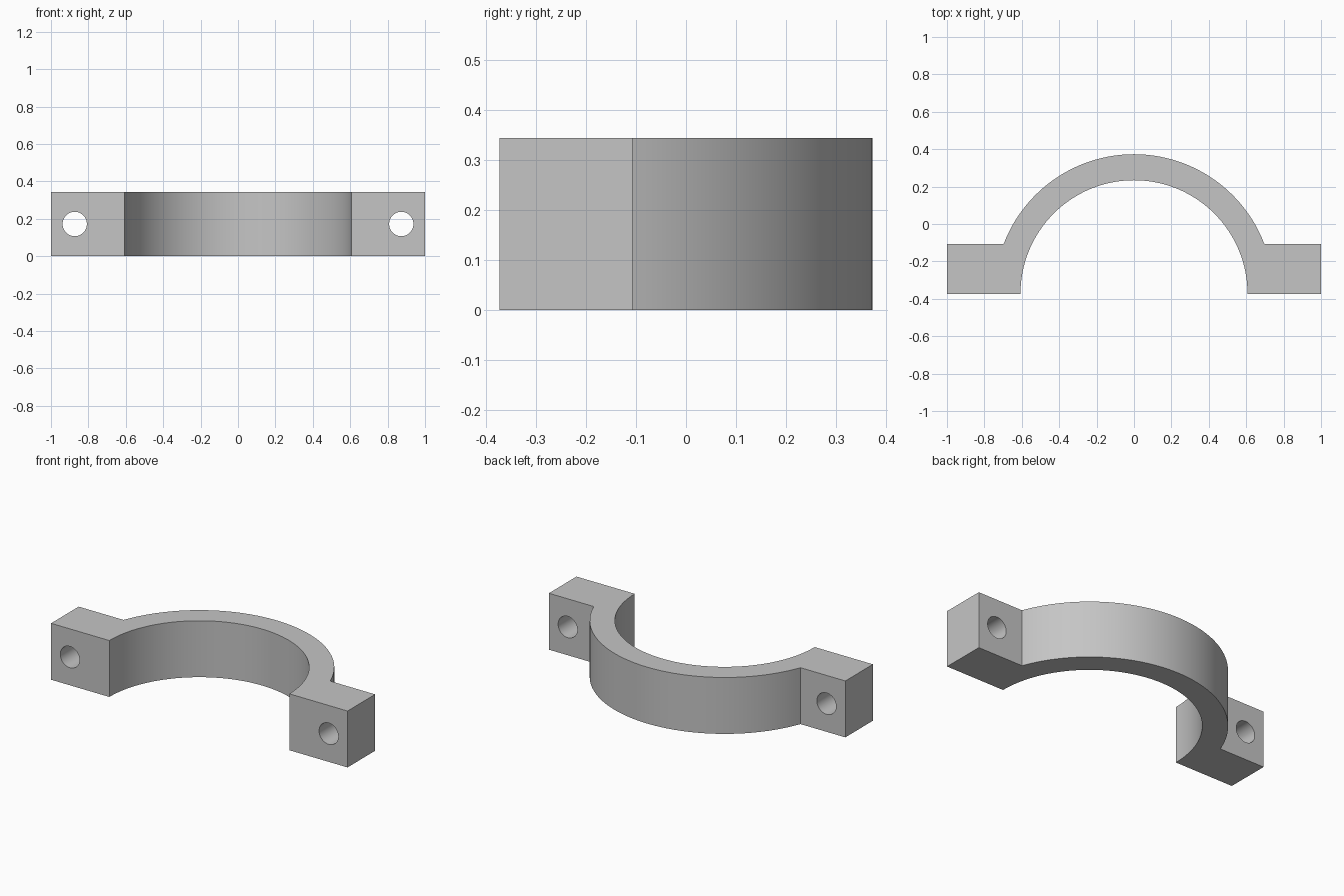
import bpy
import bmesh
from math import sin, cos, asin, pi, radians

if "Cube" in bpy.data.objects:
    bpy.data.objects.remove(bpy.data.objects["Cube"], do_unlink=True)

FRONT, EAR_BACK = -0.373, -0.107
INNER, OUTER = 0.607, 0.746
HEIGHT = 0.344
HOLE_X, HOLE_R = 0.873, 0.065
STEPS = 64

metal = bpy.data.materials.new("plain grey metal")
metal.use_nodes = True
grey = (0.56, 0.56, 0.56, 1)
metal.diffuse_color = grey
metal.node_tree.nodes["Principled BSDF"].inputs["Base Color"].default_value = grey


def arc(radius, start, end):
    """Points on a circle centred on the middle of the front plane."""
    angles = [start + (end - start) * i / STEPS for i in range(STEPS + 1)]
    return [(radius * cos(a), FRONT + radius * sin(a)) for a in angles]


# Clamp outline: left ear, outer arch, right ear, inner arch
meet = asin((EAR_BACK - FRONT) / OUTER)
outline = [(1, FRONT), (1, EAR_BACK)]
outline += arc(OUTER, meet, pi - meet)
outline += [(-1, EAR_BACK), (-1, FRONT)]
outline += arc(INNER, pi, 0)

bm = bmesh.new()
base = bm.faces.new([bm.verts.new((x, y, 0)) for x, y in outline])
result = bmesh.ops.extrude_face_region(bm, geom=[base])
top = [v for v in result["geom"] if isinstance(v, bmesh.types.BMVert)]
bmesh.ops.translate(bm, verts=top, vec=(0, 0, HEIGHT))
bmesh.ops.recalc_face_normals(bm, faces=bm.faces)
mesh = bpy.data.meshes.new("pipe_clamp_half")
bm.to_mesh(mesh)
bm.free()
mesh.materials.append(metal)
clamp = bpy.data.objects.new("pipe_clamp_half", mesh)
bpy.context.collection.objects.link(clamp)
bpy.context.view_layer.objects.active = clamp

# Bolt holes through both ears
for side in (-1, 1):
    bpy.ops.mesh.primitive_cylinder_add(
        vertices=48, radius=HOLE_R, depth=1, rotation=(pi / 2, 0, 0),
        location=(side * HOLE_X, (FRONT + EAR_BACK) / 2, HEIGHT / 2))
    cutter = bpy.context.object
    cutter.name = "bolt_hole_cutter"
    cutter.hide_render = True
    cutter.data.materials.append(metal)
    bpy.context.view_layer.objects.active = clamp
    cut = clamp.modifiers.new("bolt_hole", "BOOLEAN")
    cut.operation = "DIFFERENCE"
    cut.solver = "EXACT"
    cut.object = cutter
    bpy.ops.object.modifier_apply(modifier=cut.name)
    bpy.data.objects.remove(cutter, do_unlink=True)

# Smooth curved walls, sharp corners
bpy.ops.object.select_all(action="DESELECT")
clamp.select_set(True)
bpy.context.view_layer.objects.active = clamp
bpy.ops.object.shade_smooth_by_angle(angle=radians(20))
